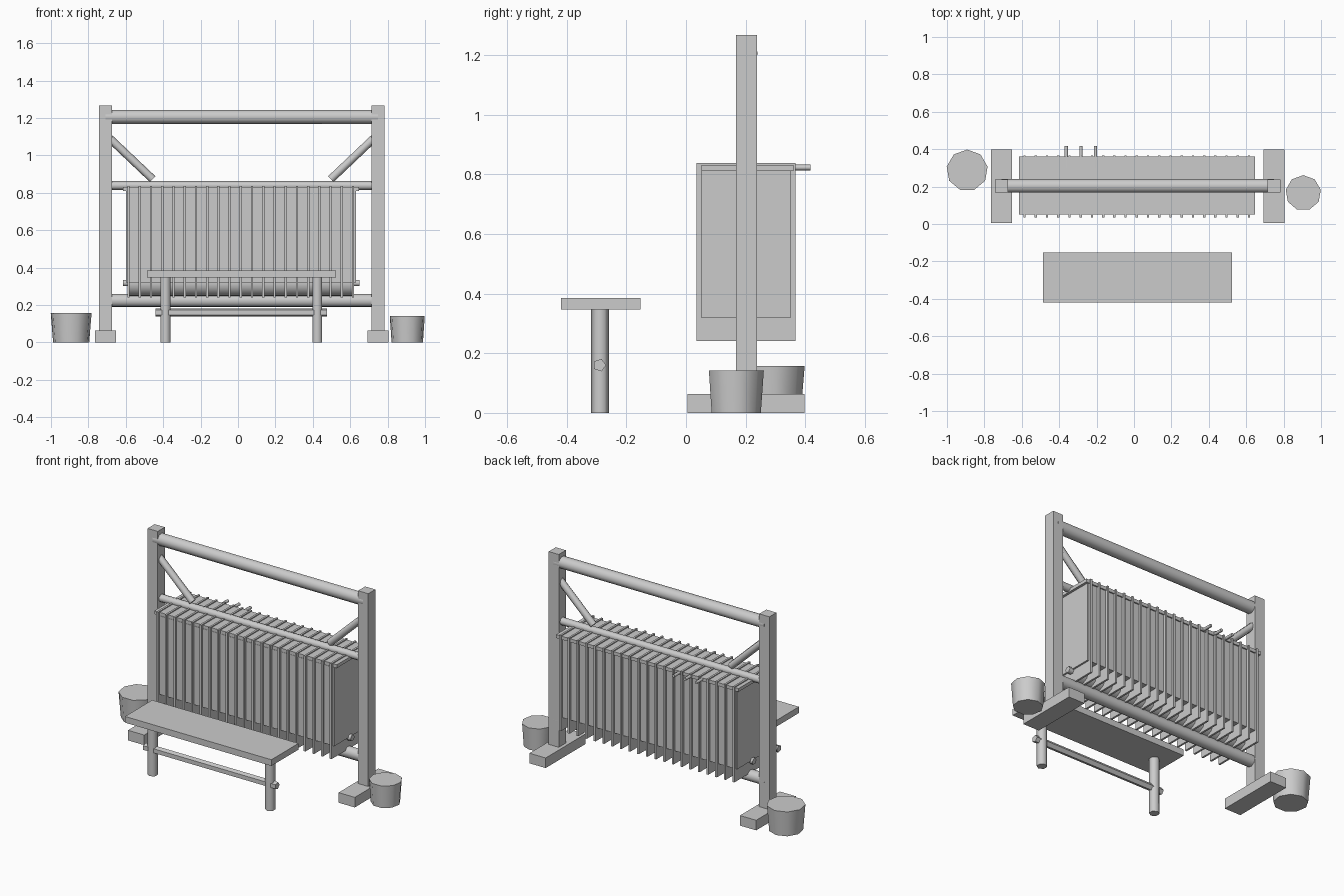
import bpy, bmesh, math
from mathutils import Vector, Matrix

if "Cube" in bpy.data.objects:
    bpy.data.objects.remove(bpy.data.objects["Cube"])


def finish(bm, name, smooth=False):
    bmesh.ops.recalc_face_normals(bm, faces=bm.faces)
    me = bpy.data.meshes.new(name)
    bm.to_mesh(me)
    bm.free()
    ob = bpy.data.objects.new(name, me)
    bpy.context.collection.objects.link(ob)
    if smooth:
        bpy.ops.object.select_all(action='DESELECT')
        ob.select_set(True)
        bpy.context.view_layer.objects.active = ob
        bpy.ops.object.shade_smooth_by_angle(angle=math.radians(61))
    return ob


def box(name, x0, x1, y0, y1, z0, z1):
    bm = bmesh.new()
    m = Matrix.Translation(((x0 + x1) / 2, (y0 + y1) / 2, (z0 + z1) / 2))
    m = m @ Matrix.Diagonal((x1 - x0, y1 - y0, z1 - z0, 1))
    bmesh.ops.create_cube(bm, size=1, matrix=m)
    return finish(bm, name)


def rod(name, a, b, r, sides, r2=None):
    """Round bar from a to b; its first vertex points to +y where possible."""
    a, b = Vector(a), Vector(b)
    d = (b - a).normalized()
    up = Vector((0, 0, 1)) if abs(d.y) > 0.9 else Vector((0, 1, 0))
    rot = Matrix((up.cross(d), up, d)).transposed().to_4x4()
    bm = bmesh.new()
    bmesh.ops.create_cone(bm, cap_ends=True, segments=sides, radius1=r,
                          radius2=r if r2 is None else r2, depth=(b - a).length,
                          matrix=Matrix.Translation((a + b) / 2) @ rot)
    return finish(bm, name, True)


CX, CY = 0.02, 0.203        # centre of the frame
HALF = 0.728                # post distance from the frame centre

# Posts, feet and diagonal braces, both sides
for s, side in ((-1, "left"), (1, "right")):
    px = CX + s * HALF
    box(f"{side}_post", px - 0.035, px + 0.035, CY - 0.035, CY + 0.035, 0.03, 1.268)
    box(f"{side}_foot", px - 0.056, px + 0.056, 0.005, 0.398, 0, 0.063)
    rod(f"{side}_brace", (px, CY, 1.112), (CX + s * 0.476, CY, 0.873), 0.022, 7)

# Cross beams
for name, z, r, n in (("top_beam", 1.206, 0.038, 9), ("middle_bar", 0.839, 0.024, 7),
                      ("lower_beam", 0.224, 0.036, 9)):
    rod(name, (CX - HALF, CY, z), (CX + HALF, CY, z), r, n)

# Core block, top board and the plates that stand proud of it
box("core_block", -0.6, 0.632, 0.05, 0.352, 0.32, 0.811)
box("top_board", -0.615, 0.647, 0.052, 0.36, 0.811, 0.832)
for i in range(21):
    x = -0.585 + i * 0.06
    box(f"plate_{i + 1}", x - 0.006, x + 0.006, 0.036, 0.367, 0.241, 0.838)

# Roller under the block with its axle
rod("roller", (-0.58, CY, 0.32), (0.612, CY, 0.32), 0.078, 9)
rod("roller_axle", (-0.615, CY, 0.318), (0.65, CY, 0.318), 0.02, 6)

# Pegs at the back
for i in range(3):
    x = -0.362 + i * 0.078
    rod(f"back_peg_{i + 1}", (x, 0.3, 0.823), (x, 0.418, 0.823), 0.01, 6)

# Bench
box("bench_seat", -0.487, 0.525, -0.42, -0.152, 0.347, 0.386)
for x, side in ((-0.388, "left"), (0.424, "right")):
    rod(f"bench_{side}_leg", (x, -0.288, 0), (x, -0.288, 0.35), 0.03, 6)
rod("bench_stretcher", (-0.44, -0.29, 0.16), (0.475, -0.29, 0.16), 0.022, 5)

# Buckets
rod("left_bucket", (-0.892, 0.287, 0), (-0.892, 0.287, 0.158), 0.098, 9, 0.111)
rod("right_bucket", (0.905, 0.166, 0), (0.905, 0.166, 0.142), 0.085, 9, 0.095)
